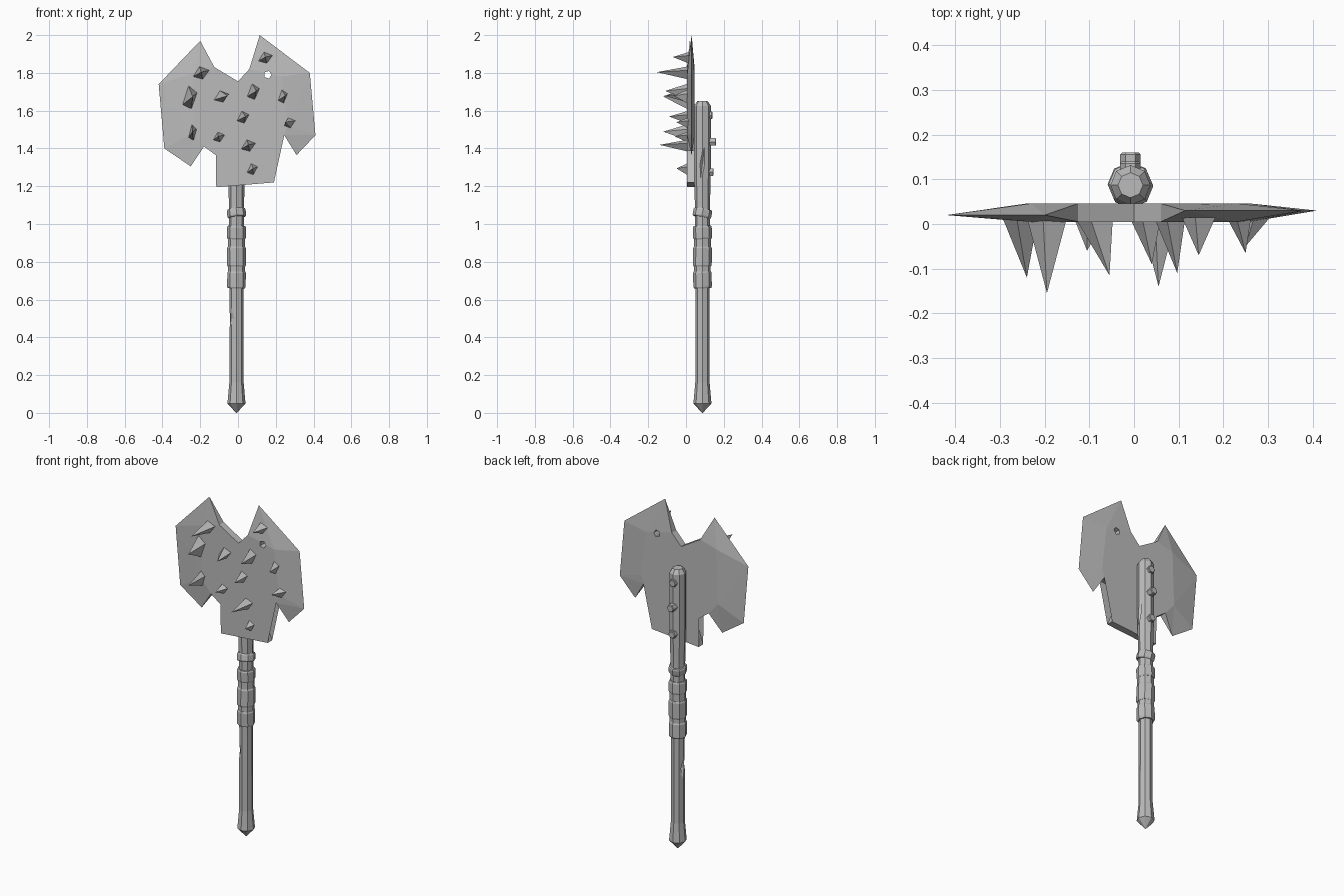
import bpy
import bmesh
import math
from mathutils import Vector, Matrix

if "Cube" in bpy.data.objects:
    bpy.data.objects.remove(bpy.data.objects["Cube"], do_unlink=True)

stone = bpy.data.materials.new("grey_stone")
stone.use_nodes = True
grey = (0.5, 0.5, 0.5, 1)
stone.diffuse_color = grey
stone.node_tree.nodes["Principled BSDF"].inputs["Base Color"].default_value = grey


def finish(bm, name):
    """Turn a bmesh into a flat shaded object."""
    bmesh.ops.recalc_face_normals(bm, faces=bm.faces)
    mesh = bpy.data.meshes.new(name)
    bm.to_mesh(mesh)
    bm.free()
    mesh.materials.append(stone)
    obj = bpy.data.objects.new(name, mesh)
    bpy.context.collection.objects.link(obj)
    return obj


def lathe(name, profile, matrix=Matrix(), sides=8):
    """Closed faceted solid from (radius, height) pairs."""
    bm = bmesh.new()
    rings = []
    for radius, height in profile:
        angles = [math.tau * i / sides for i in range(sides)]
        rings.append([bm.verts.new((radius * math.cos(a), radius * math.sin(a), height))
                      for a in angles])
    for low, high in zip(rings, rings[1:]):
        for i in range(sides):
            j = (i + 1) % sides
            bm.faces.new((low[i], low[j], high[j], high[i]))
    bm.faces.new(rings[0])
    bm.faces.new(rings[-1])
    bm.transform(matrix)
    return finish(bm, name)


def carve(target, cutter):
    """Subtract the cutter from the target, then discard the cutter."""
    cutter.hide_render = True
    mod = target.modifiers.new("carve", "BOOLEAN")
    mod.operation = "DIFFERENCE"
    mod.solver = "EXACT"
    mod.object = cutter
    bpy.context.view_layer.objects.active = target
    bpy.ops.object.modifier_apply(modifier=mod.name)
    bpy.data.objects.remove(cutter, do_unlink=True)


# Blade: a thick core with two sharpened wings
FRONT, BACK = 0.005, 0.046
left_core = [(-0.18, 1.41), (-0.24, 1.48), (-0.23, 1.8), (-0.125, 1.83)]
left_edge = [(-0.25, 1.305), (-0.39, 1.4), (-0.42, 1.74), (-0.2, 1.97)]
right_core = [(0.06, 1.82), (0.23, 1.78), (0.26, 1.52), (0.245, 1.47)]
right_edge = [(0.115, 2), (0.38, 1.8), (0.41, 1.47), (0.31, 1.365)]
top_notch = [(0, 1.755)]
tail = [(0.145, 1.46), (0.115, 1.39), (0.19, 1.22), (-0.115, 1.195), (-0.07, 1.33)]


def build_blade():
    bm = bmesh.new()
    core = left_core + top_notch + right_core + tail
    front = {p: bm.verts.new((p[0], FRONT, p[1])) for p in core}
    back = {p: bm.verts.new((p[0], BACK, p[1])) for p in core}
    bm.faces.new([front[p] for p in core])
    bm.faces.new([back[p] for p in core])
    # Square walls around the notches and the tail
    for run in (left_core[-1:] + top_notch + right_core[:1],
                right_core[-1:] + tail + left_core[:1]):
        for a, b in zip(run, run[1:]):
            bm.faces.new((front[a], front[b], back[b], back[a]))
    # Tapering wings
    for inner, outer, depth in ((left_core, left_edge, 0.02), (right_core, right_edge, 0.03)):
        rim = [bm.verts.new((x, depth, z)) for x, z in outer]
        for side in (front, back):
            for i in range(len(rim) - 1):
                bm.faces.new((side[inner[i]], side[inner[i + 1]], rim[i + 1], rim[i]))
        for i in (0, -1):
            bm.faces.new((front[inner[i]], back[inner[i]], rim[i]))
    bmesh.ops.triangulate(bm, faces=bm.faces)
    return finish(bm, "axe_blade")


blade = build_blade()
turn_back = Matrix.Rotation(-math.pi / 2, 4, "X")
hole = lathe("rivet_hole_cutter", [(0.021, -0.1), (0.021, 0.1)],
             Matrix.Translation((0.157, 0.03, 1.79)) @ turn_back, sides=5)
carve(blade, hole)

# Handle with a pointed pommel and a slanted, blunted top
AXIS = Vector((-0.008, 0.087, 0))
handle = lathe("handle", [(0.002, 0), (0.048, 0.05), (0.046, 0.07), (0.038, 0.16),
                          (0.037, 0.6), (0.04, 1.1), (0.045, 1.3), (0.045, 1.625),
                          (0.028, 1.65)], Matrix.Translation(AXIS))


def gouge(x, y, z, length, lean):
    """Cut a splinter-shaped chip out of the handle."""
    place = Matrix.Translation(AXIS + Vector((x, y, z))) @ Matrix.Rotation(lean, 4, "X")
    half = length / 2
    carve(handle, lathe("chip_cutter", [(0.001, -half), (0.019, 0), (0.001, half)],
                        place, sides=4))


gouge(-0.04, 0.004, 0.48, 0.17, 0.1)
gouge(-0.03, -0.03, 0.5, 0.14, -0.08)
gouge(0.047, 0, 1.32, 0.26, -0.12)

# Grip wrapping: overlapping bands, each slightly tilted
bands = [(0.66, 0.75, 0.049, 0.03), (0.74, 0.79, 0.044, 0), (0.775, 0.88, 0.05, -0.02),
         (0.87, 0.93, 0.045, 0), (0.92, 0.99, 0.05, 0.03), (1.035, 1.08, 0.05, -0.2)]
for number, (low, high, radius, lean) in enumerate(bands):
    half = (high - low) / 2
    place = (Matrix.Translation(AXIS + Vector((0, 0, low + half)))
             @ Matrix.Rotation(lean, 4, "X") @ Matrix.Rotation(lean / 2, 4, "Y"))
    lathe(f"grip_band_{number + 1}", [(radius - 0.004, -half), (radius, 0.008 - half),
                                      (radius, half - 0.008), (radius - 0.004, half)], place)

# Pegs on the back of the handle
for number, (z, tip) in enumerate([(1.575, 0.14), (1.435, 0.16), (1.275, 0.146)]):
    lathe(f"back_peg_{number + 1}", [(0.023, 0.1), (0.023, tip - 0.004), (0.019, tip)],
          Matrix.Translation((-0.008, 0, z)) @ turn_back, sides=6)


# Spikes on the front of the blade: x, z, width, height, tip x, tip depth
def spike(name, x, z, width, height, tip_x, tip):
    bm = bmesh.new()
    corners = [(-0.5, -0.3), (-0.1, 0.5), (0.5, 0.2), (0.1, -0.5)]
    base = [bm.verts.new((x + u * width, FRONT + 0.01, z + v * height)) for u, v in corners]
    point = bm.verts.new((tip_x, -tip, z + 0.004))
    bm.faces.new(base)
    for i in range(len(base)):
        bm.faces.new((base[i], base[i - 1], point))
    finish(bm, name)


spikes = [(-0.195, 1.8, 0.09, 0.07, -0.195, 0.155), (-0.255, 1.67, 0.08, 0.13, -0.24, 0.12),
          (-0.09, 1.675, 0.085, 0.065, -0.055, 0.115), (0.08, 1.7, 0.07, 0.09, 0.097, 0.11),
          (0.235, 1.675, 0.055, 0.08, 0.25, 0.065), (0.145, 1.88, 0.075, 0.06, 0.145, 0.07),
          (0.025, 1.565, 0.07, 0.07, 0.04, 0.09), (-0.24, 1.485, 0.045, 0.09, -0.24, 0.12),
          (-0.1, 1.46, 0.07, 0.06, -0.105, 0.06), (0.275, 1.535, 0.06, 0.06, 0.25, 0.05),
          (0.055, 1.415, 0.08, 0.065, 0.055, 0.14), (0.075, 1.29, 0.065, 0.07, 0.08, 0.05)]
for number, values in enumerate(spikes):
    spike(f"front_spike_{number + 1}", *values)
